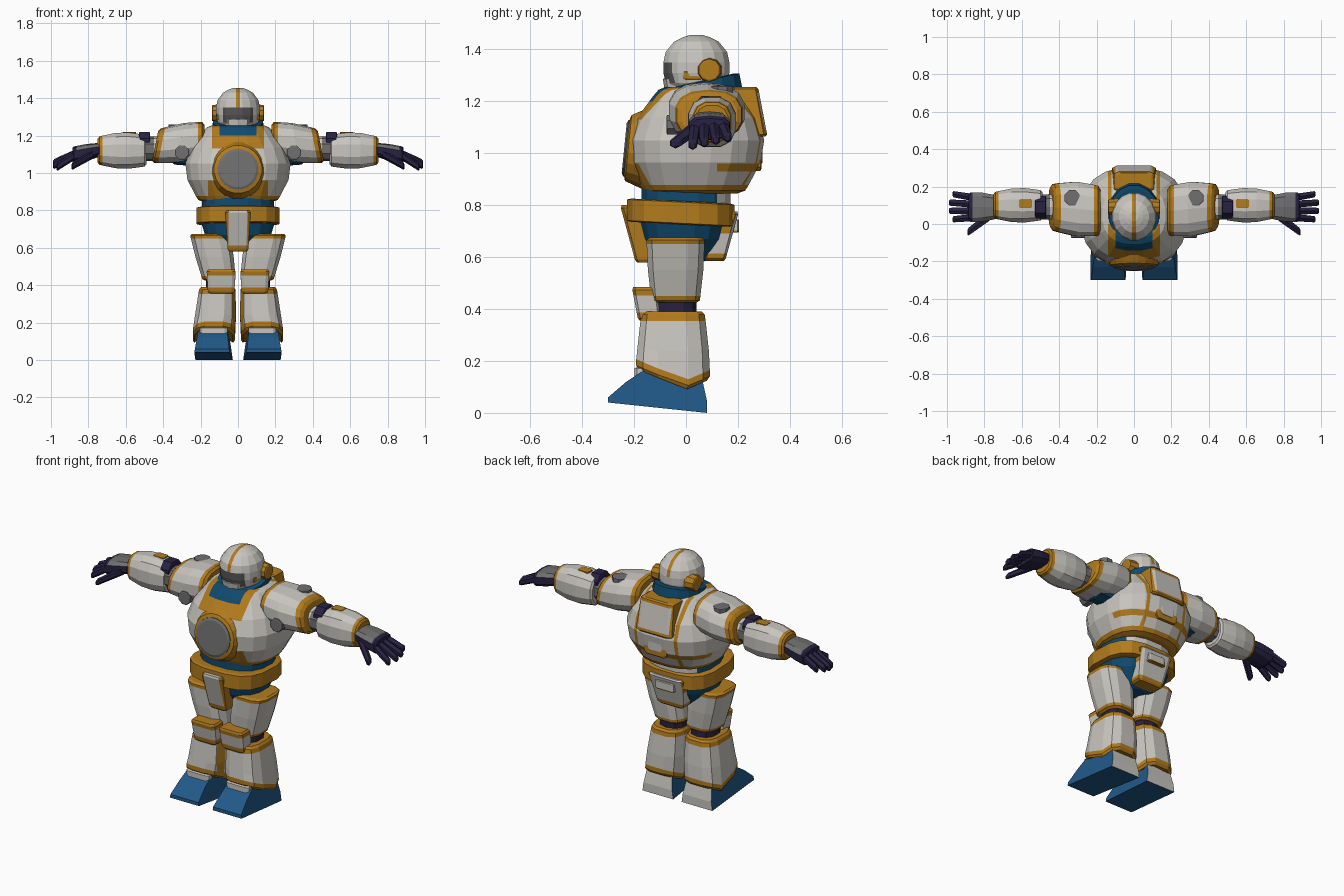
import bpy, bmesh, math
from mathutils import Vector

if "Cube" in bpy.data.objects:
    bpy.data.objects.remove(bpy.data.objects["Cube"])

# Flat colours
COLOURS = {
    "white": (.58, .56, .52),
    "ochre": (.45, .2, .012),
    "suit blue": (.005, .07, .16),
    "boot blue": (.015, .1, .25),
    "navy": (.02, .016, .054),
    "grey": (.16, .16, .16),
    "visor grey": (.09, .09, .09),
}
NAMES = list(COLOURS)
MATERIALS = []
for label, rgb in COLOURS.items():
    material = bpy.data.materials.new(label)
    material.use_nodes = True
    material.diffuse_color = (*rgb, 1)
    shader = next(n for n in material.node_tree.nodes if n.type == "BSDF_PRINCIPLED")
    shader.inputs["Base Color"].default_value = (*rgb, 1)
    MATERIALS.append(material)


def finish(name, bm, pair=False, cuts=(), rule=None):
    """Cut and paint faces, then add the object, or a mirrored pair of it."""
    for axis, value in cuts:
        normal = Vector([axis == a for a in "xyz"])
        bmesh.ops.bisect_plane(bm, geom=bm.verts[:] + bm.edges[:] + bm.faces[:],
                               plane_co=normal * value, plane_no=normal)
    bmesh.ops.recalc_face_normals(bm, faces=bm.faces[:])
    bm.normal_update()
    for face in bm.faces:
        painted = rule and rule(face.calc_center_median(), face.normal)
        if painted:
            face.material_index = NAMES.index(painted)
    for side in ("left_", "right_") if pair else ("",):
        if side == "right_":
            for vert in bm.verts:
                vert.co.x *= -1
            bmesh.ops.reverse_faces(bm, faces=bm.faces[:])
        mesh = bpy.data.meshes.new(side + name)
        bm.to_mesh(mesh)
        for material in MATERIALS:
            mesh.materials.append(material)
        bpy.context.collection.objects.link(bpy.data.objects.new(side + name, mesh))
    bm.free()


def part(name, colour, centre, size, axis="z", base=1, tip=1, bulge=0, cap=.88,
         lean=(0, 0, 0), trim="", edge=.15, steps=3, sides=12, power=2.5,
         profile=None, shift=None, **extra):
    """Rounded block along an axis; its width follows a taper plus a bulge."""
    bm = bmesh.new()
    along = "xyz".index(axis)
    across = [i for i in range(len(size)) if i != along]
    inner = [edge + (1 - 2 * edge) * i / (steps - 1) for i in range(steps)]
    stations = [0, edge / 3, *inner, 1 - edge / 3, 1]
    loops = []
    for t in stations:
        if profile:
            scale = profile(t)
        else:
            scale = base + (tip - base) * t + bulge * math.sin(math.pi * t)
            scale *= cap if t in (0, 1) else 1
        loop = []
        for i in range(sides):
            angle = math.tau * (i + .5) / sides
            co = Vector(centre) + Vector(lean) * (t - .5)
            co[along] += size[along] * (t - .5)
            for k, wave in zip(across, (math.cos(angle), math.sin(angle))):
                co[k] += size[k] / 2 * scale * math.copysign(abs(wave) ** (2 / power), wave)
            if shift:
                co += Vector(shift(co))
            loop.append(bm.verts.new(co))
        loops.append(loop)

    def shade(face, band):
        at_start, at_end = band < 2, band > len(loops) - 4
        trimmed = (at_start and trim in ("start", "both")) or (at_end and trim in ("end", "both"))
        face.material_index = NAMES.index("ochre" if trimmed else colour)

    for band, (a, b) in enumerate(zip(loops, loops[1:])):
        for i in range(sides):
            shade(bm.faces.new((a[i - 1], a[i], b[i], b[i - 1])), band)
    shade(bm.faces.new(loops[0]), 0)
    shade(bm.faces.new(loops[-1]), len(loops))
    finish(name, bm, **extra)


def block(name, colour, centre, size, **extra):
    """Chamfered box."""
    part(name, colour, centre, size, sides=8, power=7, **extra)


def both(axis, *values):
    return [(axis, s * v) for v in values for s in (-1, 1)]


def edged(width):
    """Ochre borders on the two sides of a plate."""
    return dict(cuts=both("x", width),
                rule=lambda c, n: "ochre" if abs(c.x) > width else None)


# Chest shell: blue bib, ochre bib border, belly and back seams
def chest_paint(c, n):
    out = abs(c.x)
    if c.y < 0:
        if c.z > 1.2 and out < .1:
            return "suit blue"
        border = c.z > 1.13 and out < .14
        belly = c.z < .96 and out < .16
        return "ochre" if border or belly else None
    seam = .93 < c.z < .96 or .12 < out < .14
    return "ochre" if c.y > .12 and seam else None


part("chest", "white", (0, .04, 1.05), (.56, .52, .41), base=.74, tip=.57, bulge=.36,
     lean=(0, .02, 0), trim="start", edge=.08, steps=5, sides=20, rule=chest_paint,
     cuts=both("x", .1, .12, .14, .16) + [("y", 0), ("y", .12)]
     + [("z", z) for z in (.93, .96, 1.13, 1.2)])
tilted = dict(axis="y", power=2, sides=20, shift=lambda v: (0, .1 * (v.z - 1), 0))
part("chest_ring", "ochre", (0, -.17, 1.02), (.3, .12, .3), base=.84, tip=1.2, **tilted)
part("chest_disc", "grey", (0, -.18, 1.02), (.22, .12, .22), **tilted)

# Back pack with a framed hatch below
block("back_pack", "white", (0, .24, 1.16), (.24, .12, .19), tip=.9, lean=(0, -.03, 0),
      trim="both", edge=.12, **edged(.1))
block("back_hatch", "ochre", (0, .25, 1), (.15, .08, .14), axis="y")
block("hatch_window", "white", (0, .27, 1), (.09, .05, .08), axis="y")

# Head and collar
part("collar", "suit blue", (0, .05, 1.22), (.3, .35, .09), tip=.9, power=2, sides=16,
     shift=lambda v: (0, 0, .23 * v.y))


def helmet_paint(c, n):
    if c.y < -.02 and 1.27 < c.z < 1.35 and abs(c.x) < .08:
        return "visor grey"
    crest = c.z > 1.35 and abs(c.x) < .01
    nape = c.y > .1 and 1.27 < c.z < 1.29
    return "ochre" if crest or nape else None


part("helmet", "white", (0, .04, 1.33), (.24, .26, .25), power=2, sides=16, steps=6,
     profile=lambda t: max(.04, 1 - abs(2 * t - 1) ** 2.7) ** .5, edge=.1, rule=helmet_paint,
     cuts=both("x", .01, .08) + [("z", z) for z in (1.27, 1.29, 1.35)])
part("jaw", "white", (0, 0, 1.25), (.16, .18, .08), base=.85, sides=10)
part("ear_disc", "ochre", (.11, .09, 1.32), (.06, .1, .1), axis="x", tip=.85,
     power=2, sides=10, pair=True)
block("cheek_strap", "ochre", (.1, .03, 1.3), (.03, .08, .03), pair=True)

# Waist, belt and pelvis
part("waist", "suit blue", (0, 0, .83), (.39, .35, .15), cap=1, sides=16, cuts=[("y", .12)],
     rule=lambda c, n: "white" if c.y > .12 else None)
part("belt", "ochre", (0, -.02, .77), (.45, .42, .09), power=3, sides=16, cap=.92,
     shift=lambda v: (0, 0, -.05 * v.y))
part("pelvis", "suit blue", (0, -.01, .67), (.4, .34, .18), base=.5, bulge=.15, sides=16)
block("front_flap", "white", (0, -.18, .69), (.14, .1, .22), base=.8, trim="start",
      lean=(0, -.05, 0), **edged(.05))
block("rear_flap", "white", (0, .13, .68), (.23, .11, .19), base=.75, trim="start",
      lean=(0, .04, 0), **edged(.1))
block("rear_pouch", "white", (0, .18, .72), (.12, .05, .05), trim="start")

# Legs
part("thigh", "white", (.125, -.04, .55), (.22, .23, .25), base=.82, bulge=.04,
     lean=(.05, 0, 0), trim="both", edge=.1, power=3, pair=True)
part("knee_joint", "navy", (.1, -.04, .4), (.15, .16, .1), sides=10, pair=True)
block("knee_pad", "white", (.09, -.15, .42), (.16, .1, .13), trim="both", edge=.25,
      base=.9, lean=(0, -.02, 0), pair=True)
part("shin", "white", (.12, -.05, .24), (.23, .29, .3), tip=.85, bulge=.05, cap=.92,
     lean=(-.02, 0, 0), trim="both", edge=.12, power=3, pair=True, cuts=[("x", .03)],
     rule=lambda c, n: "ochre" if c.x < .03 and c.y < -.08 else None,
     shift=lambda v: (0, 0, .42 * abs(v.y) if v.z < .14 else 0))


# Boots: a side outline spread across the foot, narrower at the top
def boot():
    outline = [(-.3, .04), (-.3, .06), (-.23, .12), (-.17, .16), (.06, .14), (.08, .05), (.08, 0)]
    bm = bmesh.new()
    rows = [[bm.verts.new((.13 - .03 * y + side * (.1 - z / 7), y, z)) for y, z in outline]
            for side in (-1, 1)]
    faces = [bm.faces.new(row) for row in rows]
    inner, outer = rows
    for i in range(len(outline)):
        faces.append(bm.faces.new((inner[i - 1], inner[i], outer[i], outer[i - 1])))
    for face in faces:
        face.material_index = NAMES.index("boot blue")
    finish("boot", bm, pair=True, rule=lambda c, n: "white" if n.y > .6 else None)


boot()
block("boot_tongue", "white", (.13, -.15, .14), (.15, .1, .07), pair=True)

# Arms
part("armpit", "suit blue", (.25, .07, 1.11), (.2, .2, .16), axis="x", tip=.8,
     sides=10, pair=True)
part("shoulder_pad", "white", (.31, .08, 1.16), (.26, .29, .21), axis="x", base=.92, tip=.85,
     bulge=.14, lean=(0, .02, -.03), trim="both", edge=.13, sides=14, pair=True,
     shift=lambda v: (.2 * (1.16 - v.z) * (v.x > .3), 0, 0))
part("shoulder_bolt", "grey", (.3, -.05, 1.11), (.08, .05, .08), axis="y", power=2,
     sides=8, pair=True)
part("shoulder_stud", "grey", (.33, .14, 1.24), (.09, .09, .04), power=2, sides=8, pair=True)
part("upper_arm", "grey", (.45, .09, 1.13), (.12, .14, .13), axis="x", sides=10, pair=True,
     rule=lambda c, n: "white" if c.x < .45 else None)
part("elbow", "navy", (.5, .09, 1.15), (.06, .13, .15), axis="x", sides=8, pair=True)
part("forearm", "white", (.62, .1, 1.12), (.26, .19, .2), axis="x", base=.85, tip=.75,
     bulge=.2, trim="end", edge=.1, steps=4, pair=True)
block("forearm_clasp", "ochre", (.58, .11, 1.21), (.07, .05, .02), pair=True)

# Hands: drooping fingers and a splayed thumb
part("palm", "navy", (.81, .09, 1.11), (.15, .16, .09), axis="x", base=.8, bulge=.1,
     lean=(0, 0, -.03), sides=10, power=3, pair=True,
     rule=lambda c, n: "grey" if n.z > .5 and c.x < .84 else None)
for i, finger in enumerate(("index", "middle", "ring", "little")):
    length = .15 - .02 * abs(i - 1.5)
    part(finger + "_finger", "navy", (.85 + length / 2, .03 + .04 * i, 1.07 + .005 * i),
         (length, .045, .05), axis="x", tip=.85, cap=.6, sides=6, power=2,
         lean=(0, .01 * (i - 1), -.08 + .01 * i), pair=True)
part("thumb", "navy", (.83, 0, 1.07), (.12, .06, .05), axis="x", tip=.8, cap=.6,
     sides=6, power=2, lean=(0, -.09, -.07), pair=True)
